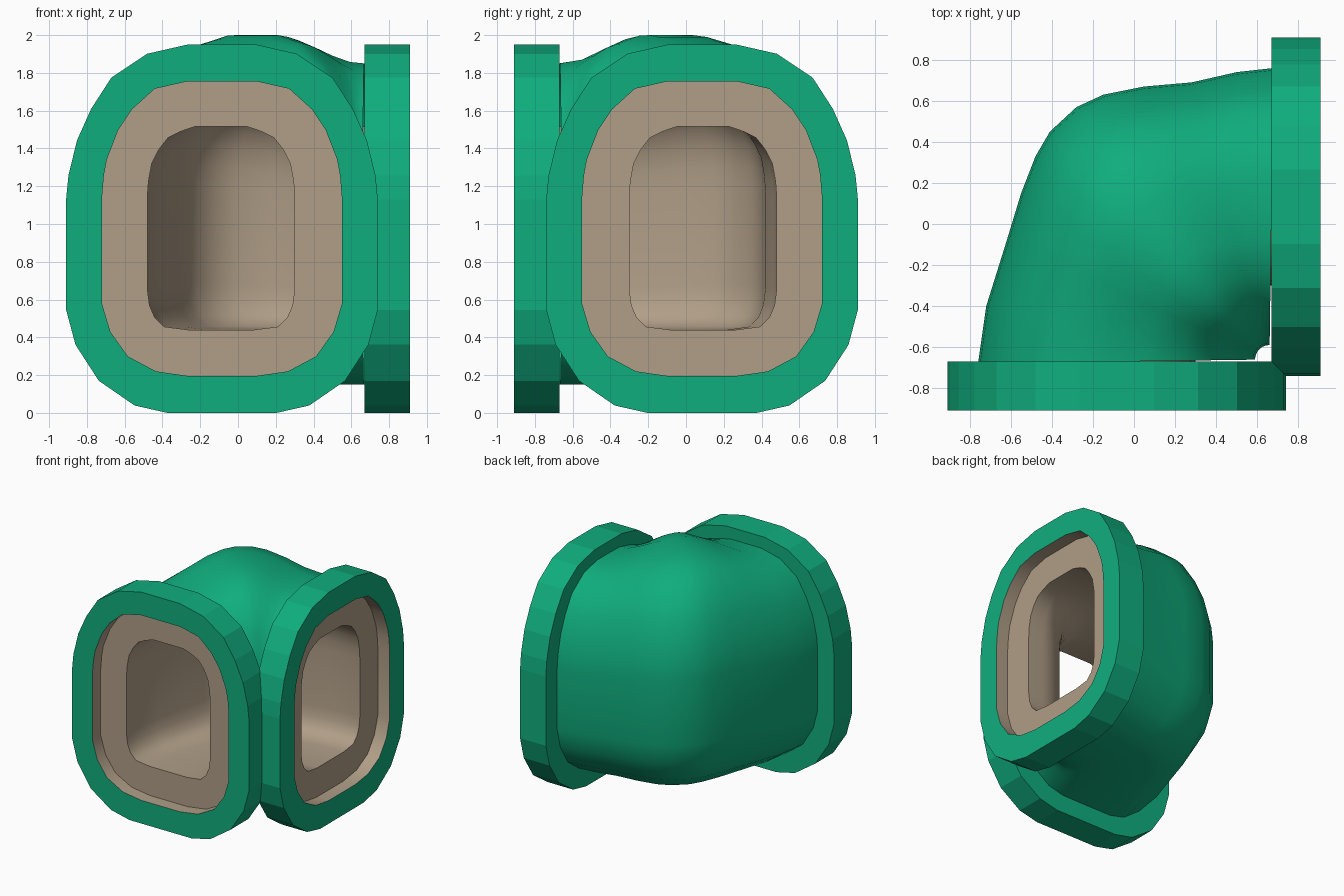
import bpy, bmesh, math
from mathutils import Vector

cube = bpy.data.objects.get("Cube")
if cube:
    bpy.data.objects.remove(cube, do_unlink=True)


def material(name, rgb):
    mat = bpy.data.materials.new(name)
    mat.use_nodes = True
    mat.diffuse_color = (*rgb, 1)
    mat.node_tree.nodes["Principled BSDF"].inputs["Base Color"].default_value = (*rgb, 1)
    return mat


GREEN = material("pipe green", (0.005, 0.42, 0.205))
BEIGE = material("lining beige", (0.434, 0.342, 0.243))

# Half outlines, from the top centre down one side (width 0..1, height 0..1)
OUTER = [(.22, 1), (.48, .975), (.71, .91), (.84, .825), (.93, .74), (.985, .645),
         (1, .58), (1, .28), (.94, .185), (.79, .087), (.56, .02), (.35, 0)]
RIM = [(.29, 1), (.56, .975), (.75, .905), (.865, .835), (.96, .735), (.985, .68),
       (1, .605), (1, .245), (.93, .15), (.785, .067), (.55, .016), (.28, 0)]
BORE = [(.36, 1), (.56, .975), (.72, .945), (.84, .89), (.94, .82), (.985, .73),
        (1, .65), (1, .2), (.97, .12), (.9, .06), (.77, .015), (.45, 0)]


def section(half, a, b, low, high):
    """Upright closed outline spanning plan points a to b."""
    a, b = Vector(a), Vector(b)
    mid, reach = (a + b) / 2, (b - a) / 2
    outline = half + [(-u, v) for u, v in reversed(half)]
    return [(*(mid + reach * u), low + (high - low) * v) for u, v in outline]


def swap(loop):
    """Mirror a front section onto the side mouth."""
    return [(-y, -x, z) for x, y, z in loop]


def loft(name, loops, mat, smooth):
    bm = bmesh.new()
    rows = [[bm.verts.new(p) for p in loop] for loop in loops]
    for r, s in zip(rows, rows[1:]):
        for i in range(len(r)):
            j = (i + 1) % len(r)
            bm.faces.new((r[i], r[j], s[j], s[i]))
    mesh = bpy.data.meshes.new(name)
    bm.to_mesh(mesh)
    bm.free()
    mesh.materials.append(mat)
    obj = bpy.data.objects.new(name, mesh)
    bpy.context.collection.objects.link(obj)
    if smooth:
        bpy.ops.object.select_all(action='DESELECT')
        obj.select_set(True)
        bpy.context.view_layer.objects.active = obj
        bpy.ops.object.shade_smooth_by_angle(angle=math.radians(40))
    return obj


def outer_at(y):
    return section(OUTER, (-.91, y), (.74, y), 0, 1.95)


def rim_at(y):
    return section(RIM, (-.72, y), (.55, y), .195, 1.755)


FRONT, RECESS, BACK = -.91, -.8, -.67

# Collars around the two mouths
collar = [rim_at(FRONT), outer_at(FRONT), outer_at(BACK), rim_at(BACK)]
loft("front_collar", collar, GREEN, False)
loft("side_collar", [swap(c) for c in reversed(collar)], GREEN, False)

# Elbow shell and lining fan around the inside corner of the bend
PIVOT = Vector((.66, -.66))
BEND = [(-.76, -.68), (-.72, -.4), (-.62, -.08), (-.55, .15), (-.48, .33), (-.41, .45),
        (-.28, .57), (-.15, .63), (.05, .67), (.28, .69), (.5, .74), (.68, .76)]
shell, tube = [], []
for point in BEND:
    p = Vector(point)
    d = (p - PIVOT).normalized()
    hump = (2 * d.x * d.y) ** 2
    shell.append(section(OUTER, p, PIVOT + d * .07, .15, 1.85 + .15 * hump))
    tube.append(section(BORE, p - d * .28, PIVOT + d * .36, .44, 1.515 + .12 * hump))
loft("elbow_shell", shell, GREEN, True)

mouth = [rim_at(FRONT), rim_at(RECESS),
         section(BORE, (-.48, RECESS), (.3, RECESS), .44, 1.515)]
lining = mouth + tube + [swap(m) for m in reversed(mouth)]
loft("inner_lining", lining[::-1], BEIGE, True)
